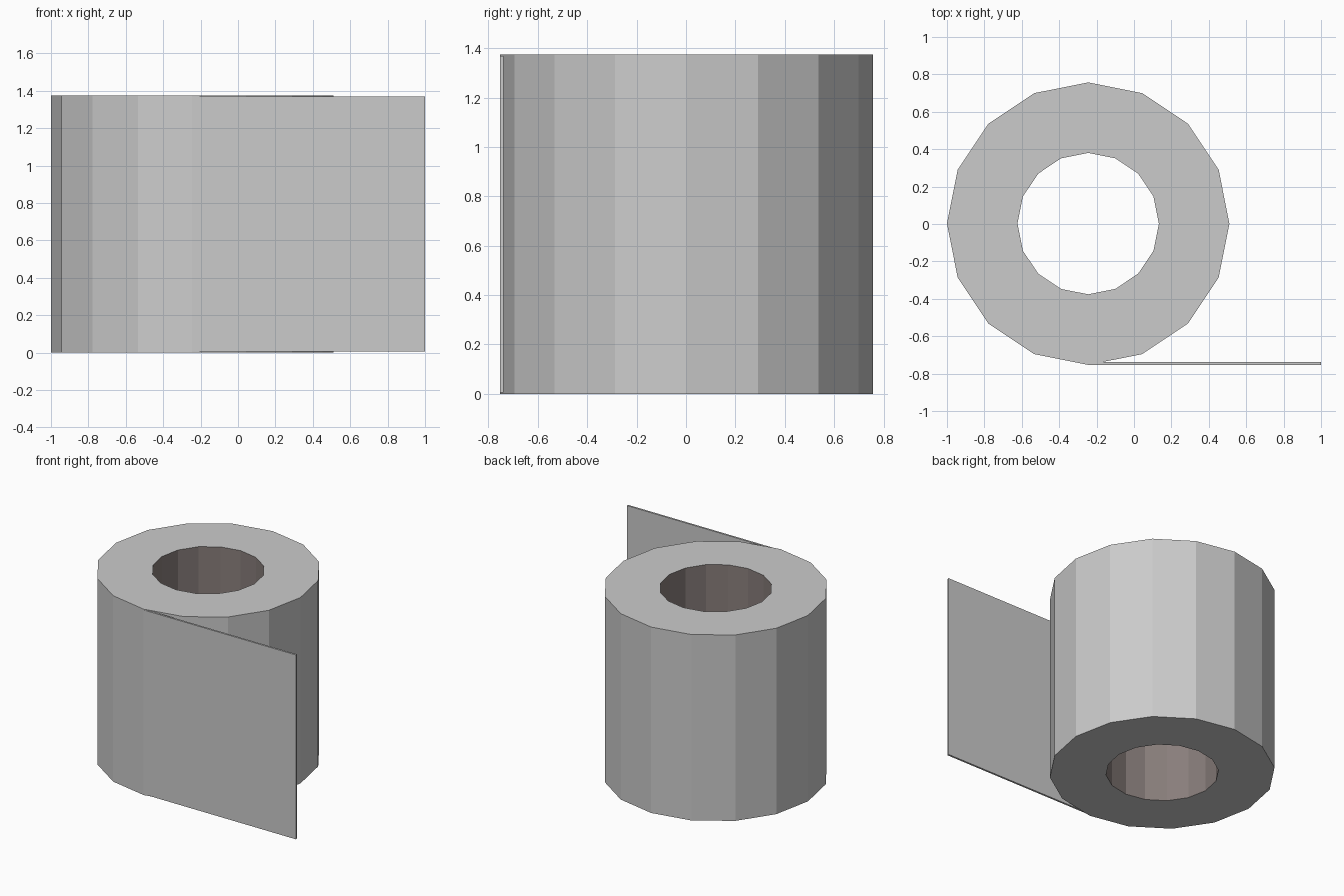
import bpy, bmesh
from math import cos, sin, tau

if "Cube" in bpy.data.objects:
    bpy.data.objects.remove(bpy.data.objects["Cube"])

SIDES, CX, CY, HEIGHT = 16, -0.245, 0.002, 1.375
R_OUT, R_IN = 0.755, 0.378


def finish(name, bm, mats=()):
    bmesh.ops.recalc_face_normals(bm, faces=bm.faces)
    mesh = bpy.data.meshes.new(name)
    bm.to_mesh(mesh)
    bm.free()
    for m in mats:
        mesh.materials.append(m)
    obj = bpy.data.objects.new(name, mesh)
    bpy.context.collection.objects.link(obj)
    return obj


paper = bpy.data.materials.new("paper")
paper.diffuse_color = (0.8, 0.8, 0.8, 1)
paper.use_nodes = True
paper.node_tree.nodes["Principled BSDF"].inputs["Base Color"].default_value = paper.diffuse_color
card = bpy.data.materials.new("cardboard")
card.diffuse_color = (0.25, 0.21, 0.20, 1)
card.use_nodes = True
card.node_tree.nodes["Principled BSDF"].inputs["Base Color"].default_value = card.diffuse_color

# paper roll: rectangular section carried around the axis, hollow core in cardboard
bm = bmesh.new()
section = [(R_OUT, 0), (R_OUT, HEIGHT), (R_IN, HEIGHT), (R_IN, 0)]
rings = [[bm.verts.new((CX + r * cos(tau * i / SIDES), CY + r * sin(tau * i / SIDES), z))
          for r, z in section] for i in range(SIDES)]
for i in range(SIDES):
    a, b = rings[i], rings[(i + 1) % SIDES]
    for j in range(4):
        k = (j + 1) % 4
        f = bm.faces.new((a[j], b[j], b[k], a[k]))
        f.material_index = 1 if j == 2 else 0
finish("paper_roll", bm, (paper, card))

# loose sheet leaving the roll at the front
bm = bmesh.new()
bmesh.ops.create_cube(bm, size=1)
lo, hi = (CX, -0.753, 0.006), (1.0, -0.739, 1.369)
for v in bm.verts:
    v.co = [(l + h) / 2 + c * (h - l) for l, h, c in zip(lo, hi, v.co)]
finish("loose_sheet", bm)
